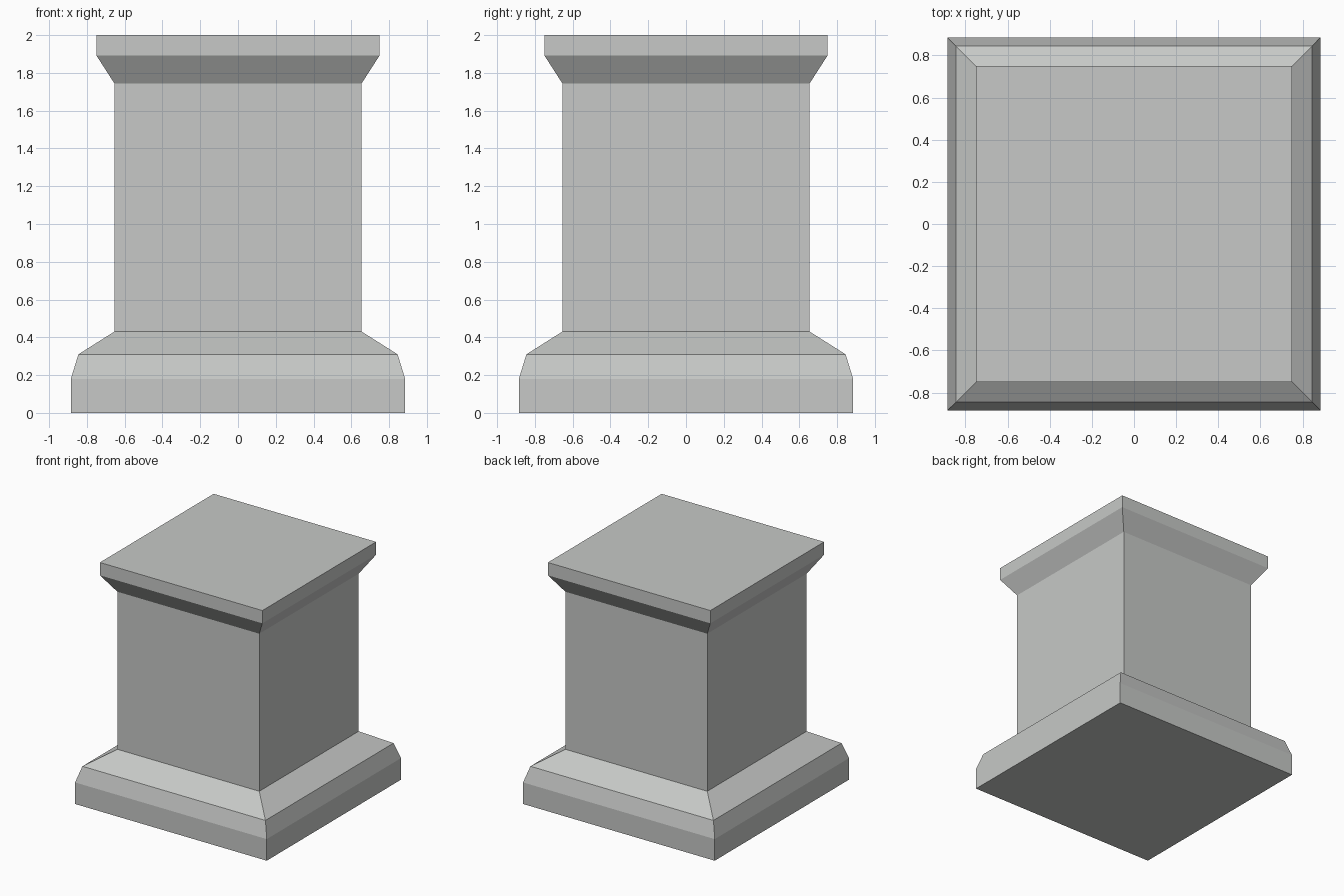
import bpy
import bmesh

if "Cube" in bpy.data.objects:
    bpy.data.objects.remove(bpy.data.objects["Cube"])

stone = bpy.data.materials.new("pale_grey_stone")
stone.diffuse_color = (0.57, 0.583, 0.57, 1.0)
stone.use_nodes = True
stone.node_tree.nodes["Principled BSDF"].inputs["Base Color"].default_value = stone.diffuse_color


def square_profile(name, profile, close_bottom=False, close_top=False):
    """Stack square rings given as (half width, height) and skin them."""
    bm = bmesh.new()
    rings = [[bm.verts.new((sx * r, sy * r, z))
              for sx, sy in ((-1, -1), (1, -1), (1, 1), (-1, 1))]
             for r, z in profile]
    for low, high in zip(rings, rings[1:]):
        for i in range(4):
            j = (i + 1) % 4
            bm.faces.new((low[i], low[j], high[j], high[i]))
    if close_bottom:
        bm.faces.new(rings[0][::-1])
    if close_top:
        bm.faces.new(rings[-1])
    mesh = bpy.data.meshes.new(name)
    bm.to_mesh(mesh)
    bm.free()
    mesh.materials.append(stone)
    obj = bpy.data.objects.new(name, mesh)
    bpy.context.collection.objects.link(obj)
    return obj


# Stepped base with two sloped bands
square_profile("base", [(0.885, 0), (0.885, 0.18), (0.845, 0.31), (0.655, 0.43)],
               close_bottom=True)
# Straight square shaft
square_profile("shaft", [(0.655, 0.43), (0.655, 1.745)])
# Flared cap with flat top slab
square_profile("cap", [(0.655, 1.745), (0.75, 1.893), (0.75, 2.0)],
               close_top=True)
